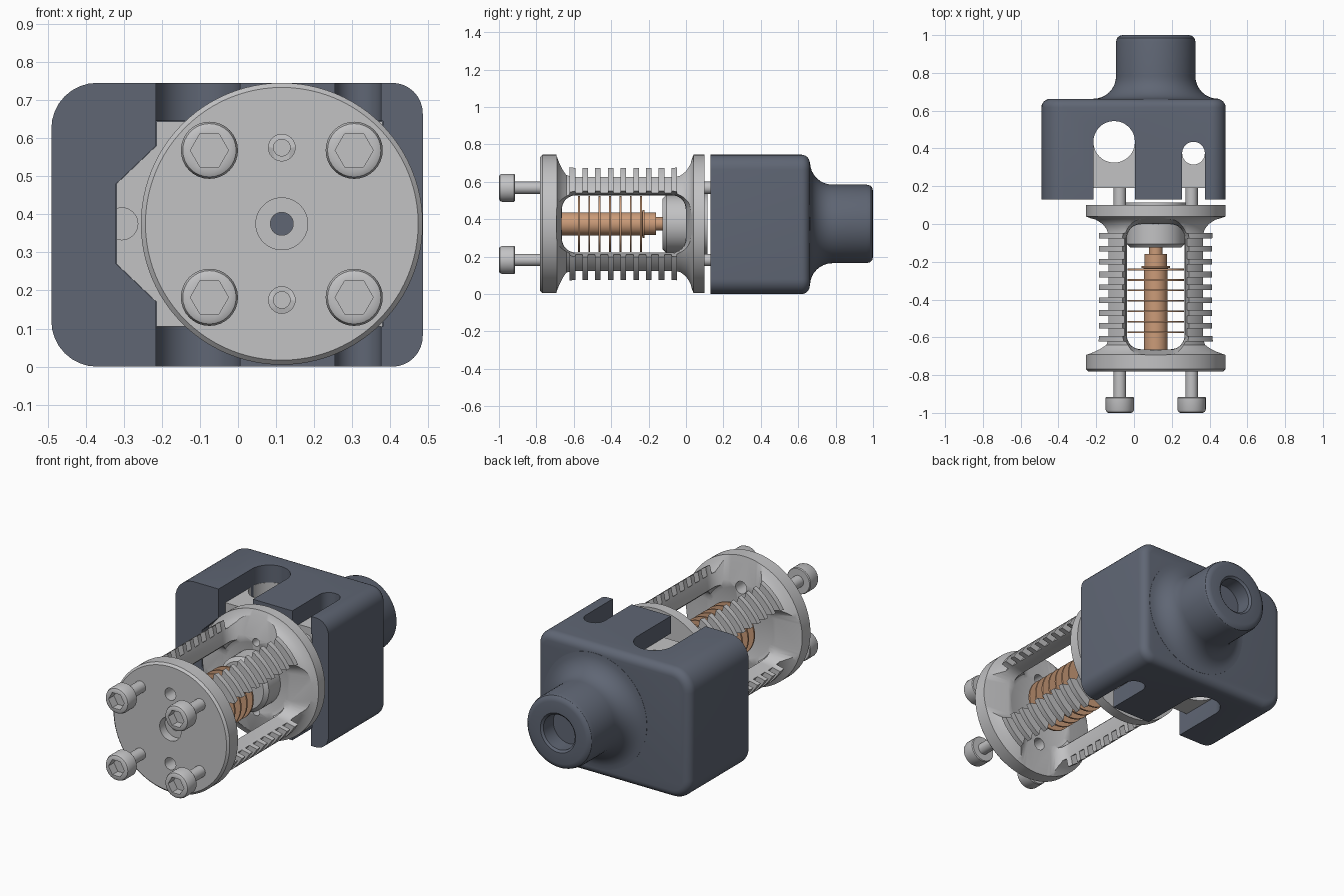
import bpy, bmesh
from math import sin, cos, pi, radians

if "Cube" in bpy.data.objects:
    bpy.data.objects.remove(bpy.data.objects["Cube"])

CX, CZ = 0.115, 0.375      # main axis, running along y


def material(name, rgb):
    m = bpy.data.materials.new(name)
    m.use_nodes = True
    m.diffuse_color = (*rgb, 1)
    m.node_tree.nodes["Principled BSDF"].inputs["Base Color"].default_value = (*rgb, 1)
    return m


SLATE = material("slate plastic", (0.115, 0.133, 0.175))
METAL = material("light grey metal", (0.54, 0.54, 0.55))
COPPER = material("copper", (0.60, 0.33, 0.19))


def finish(bm, name, mat):
    bmesh.ops.remove_doubles(bm, verts=bm.verts, dist=1e-5)
    bmesh.ops.recalc_face_normals(bm, faces=bm.faces)
    mesh = bpy.data.meshes.new(name)
    bm.to_mesh(mesh)
    bm.free()
    ob = bpy.data.objects.new(name, mesh)
    bpy.context.collection.objects.link(ob)
    if mat:
        mesh.materials.append(mat)
    return ob


def loft(name, loops, mat=None):
    """Solid through equal-length point loops, capped at both ends."""
    bm = bmesh.new()
    rings = [[bm.verts.new(p) for p in loop] for loop in loops]
    for a, b in zip(rings, rings[1:]):
        for i in range(len(a)):
            bm.faces.new((a[i - 1], a[i], b[i], b[i - 1]))
    bm.faces.new(rings[0])
    bm.faces.new(rings[-1])
    return finish(bm, name, mat)


def along_y(pts, y):
    return [(a, y, b) for a, b in pts]


def along_z(pts, z):
    return [(a, b, z) for a, b in pts]


def lathe(name, profile, mat=None, x=CX, z=CZ, steps=64):
    """Closed (radius, y) profile revolved about a y axis."""
    bm = bmesh.new()
    rings = []
    for i in range(steps):
        a = 2 * pi * i / steps
        rings.append([bm.verts.new((x + r * cos(a), y, z + r * sin(a))) for r, y in profile])
    for i, b in enumerate(rings):
        a = rings[i - 1]
        for j in range(len(profile)):
            if profile[j - 1][0] or profile[j][0]:
                bm.faces.new((a[j - 1], a[j], b[j], b[j - 1]))
    bmesh.ops.dissolve_degenerate(bm, dist=1e-6, edges=bm.edges)
    return finish(bm, name, mat)


def rod(name, r, y0, y1, mat=None, x=CX, z=CZ, steps=32):
    return lathe(name, [(0, y0), (r, y0), (r, y1), (0, y1)], mat, x, z, steps)


def rounded(x0, x1, y0, y1, radii, n=8):
    """Rectangle outline with one radius per corner, from the low corner round."""
    pts = []
    corners = [(x0, y0, 1, 1), (x1, y0, -1, 1), (x1, y1, -1, -1), (x0, y1, 1, -1)]
    for k, ((x, y, sx, sy), r) in enumerate(zip(corners, radii)):
        r = max(r, 0.001)
        for i in range(n + 1):
            a = pi + k * pi / 2 + i * pi / 2 / n
            pts.append((x + sx * r + r * cos(a), y + sy * r + r * sin(a)))
    return pts


def cut(ob, *cutters):
    bpy.context.view_layer.objects.active = ob
    for c in cutters:
        c.hide_render = True
        m = ob.modifiers.new("cut", "BOOLEAN")
        m.operation, m.solver, m.object = "DIFFERENCE", "EXACT", c
        bpy.ops.object.modifier_apply(modifier=m.name)
        bpy.data.objects.remove(c)


# Housing: rounded box with a softened back edge
def housing_loop(y, inset):
    radii = [r - inset for r in (0.12, 0.08, 0.08, 0.12)]
    return along_y(rounded(-0.49 + inset, 0.485 - inset, inset, 0.745 - inset, radii), y)


EDGE = 0.045
loops = [housing_loop(0.13, 0)]
for i in range(7):
    t = i * pi / 12
    loops.append(housing_loop(0.662 - EDGE + EDGE * sin(t), EDGE * (1 - cos(t))))
housing = loft("housing", loops, SLATE)


# Pocket outline, also used for the metal block that sits in it
def pocket(g):
    return [(-0.215 + g, 0.105 + g), (0.38 - g, 0.105 + g), (0.38 - g, 0.645 - g),
            (-0.215 + g, 0.645 - g), (-0.215 + g, 0.58), (-0.32 + g, 0.48),
            (-0.32 + g, 0.27), (-0.215 + g, 0.17)]


block = loft("mount_block", [along_y(pocket(0.001), y) for y in (0.19, 0.599)], METAL)
cut(housing, loft("pocket_cutter", [along_y(pocket(0), y) for y in (0.05, 0.6)]))

# Open slots through the housing, matching round holes through the block
for x, r, end in ((-0.105, 0.11, 0.545), (0.315, 0.06, 0.435)):
    q = r - 0.0005
    slot = rounded(x - r, x + r, 0.05, end, (0, 0, q, q))
    hole = rounded(x - r, x + r, end - 2 * r, end, (q, q, q, q))
    cut(housing, loft("slot_cutter", [along_z(slot, z) for z in (-0.1, 0.9)]))
    cut(block, loft("hole_cutter", [along_z(hole, z) for z in (-0.1, 0.9)]))
cut(block, rod("bore_cutter", 0.03, 0.1, 0.7),
    rod("notch_cutter", 0.042, 0.1, 0.22, x=-0.305))

# Cable collar with a flared root and a blind hole
R = 0.12
flare = [(0.21 + R - R * sin(t), 0.663 + R - R * cos(t)) for t in [i * pi / 16 for i in range(9)]]
collar = [(0, 0.61), (0.33, 0.61)] + flare + [
    (0.21, 0.965), (0.205, 0.985), (0.193, 0.996), (0.175, 1.0), (0.112, 1.0),
    (0.1, 0.99), (0.1, 0.9), (0, 0.9)]
lathe("collar", collar, SLATE)

# Cage: two end plates joined by a toothed barrel
cage = [(0.03, -0.73), (0.068, -0.73), (0.068, -0.78), (0.358, -0.78), (0.37, -0.768),
        (0.37, -0.69), (0.345, -0.677), (0.32, -0.66), (0.30, -0.64)]
for k in range(9):
    y = -0.607 + 0.068 * k
    cage += [(0.30, y - 0.015), (0.347, y - 0.015), (0.347, y + 0.015), (0.30, y + 0.015)]
cage += [(0.30, -0.03), (0.31, 0.0), (0.335, 0.027), (0.37, 0.04), (0.37, 0.1),
         (0.03, 0.1), (0.03, 0.0), (0.2, 0.0), (0.222, -0.01), (0.23, -0.03),
         (0.23, -0.635), (0.222, -0.655), (0.2, -0.665), (0.03, -0.665)]
frame = lathe("cage_frame", cage, METAL, steps=96)

# Four flared windows leave four diagonal bars
for k in range(4):
    c, s = round(cos(k * pi / 2)), round(sin(k * pi / 2))
    loops = []
    for d, grow in ((0.17, 0), (0.22, 0.005), (0.42, 0.05)):
        shape = rounded(-0.153 - grow, 0.153 + grow, -0.662 - grow * 0.8, -0.003 + grow,
                        [0.075 + grow] * 4)
        loops.append([(CX + d * c - u * s, y, CZ + d * s + u * c) for u, y in shape])
    cut(frame, loft("window_cutter", loops))

# Small plate holes above and below the axis
for dz in (-0.2, 0.2):
    cut(frame, rod("front_hole_cutter", 0.035, -0.85, -0.6, z=CZ + dz, steps=24),
        rod("rear_hole_cutter", 0.022, -0.08, 0.15, z=CZ + dz, steps=24))

# Rear boss inside the cage and thin washer behind it
lathe("rear_boss", [(0.03, -0.125), (0.135, -0.125), (0.155, -0.105), (0.155, 0.01), (0.03, 0.01)], METAL)
lathe("rear_washer", [(0.03, 0.095), (0.165, 0.095), (0.165, 0.115), (0.03, 0.115)], METAL)

# Copper core with thin round fins
core = [(0.03, -0.68), (0.062, -0.68)]
for k in range(7):
    y = -0.573 + 0.0555 * k
    core += [(0.062, y - 0.005), (0.15, y - 0.005), (0.15, y + 0.005), (0.062, y + 0.005)]
core += [(0.075, -0.232), (0.075, -0.222), (0.06, -0.222), (0.06, -0.16),
         (0.036, -0.16), (0.036, -0.11), (0.03, -0.11)]
lathe("copper_core", core, COPPER)

# Socket screws in front, studs behind
screw = [(0, -1.0), (0.06, -1.0), (0.07, -0.995), (0.075, -0.983), (0.075, -0.92),
         (0.071, -0.915), (0.033, -0.915), (0.033, -0.7), (0, -0.7)]
for side, sx in (("right", -1), ("left", 1)):
    for level, sz in (("lower", -1), ("upper", 1)):
        x, z = CX + sx * 0.19, CZ + sz * 0.193
        ob = lathe(f"screw_{level}_{side}", screw, METAL, x, z, 32)
        cut(ob, rod("socket_cutter", 0.05, -1.1, -0.95, None, x, z, 6))
        rod(f"stud_{level}_{side}", 0.033, 0.05, 0.2, METAL, x, z, 24)

# Smooth curved faces, keep hard edges
for ob in bpy.context.collection.objects:
    if ob.type == "MESH":
        bpy.ops.object.select_all(action="DESELECT")
        ob.select_set(True)
        bpy.context.view_layer.objects.active = ob
        bpy.ops.object.shade_smooth_by_angle(angle=radians(32))
